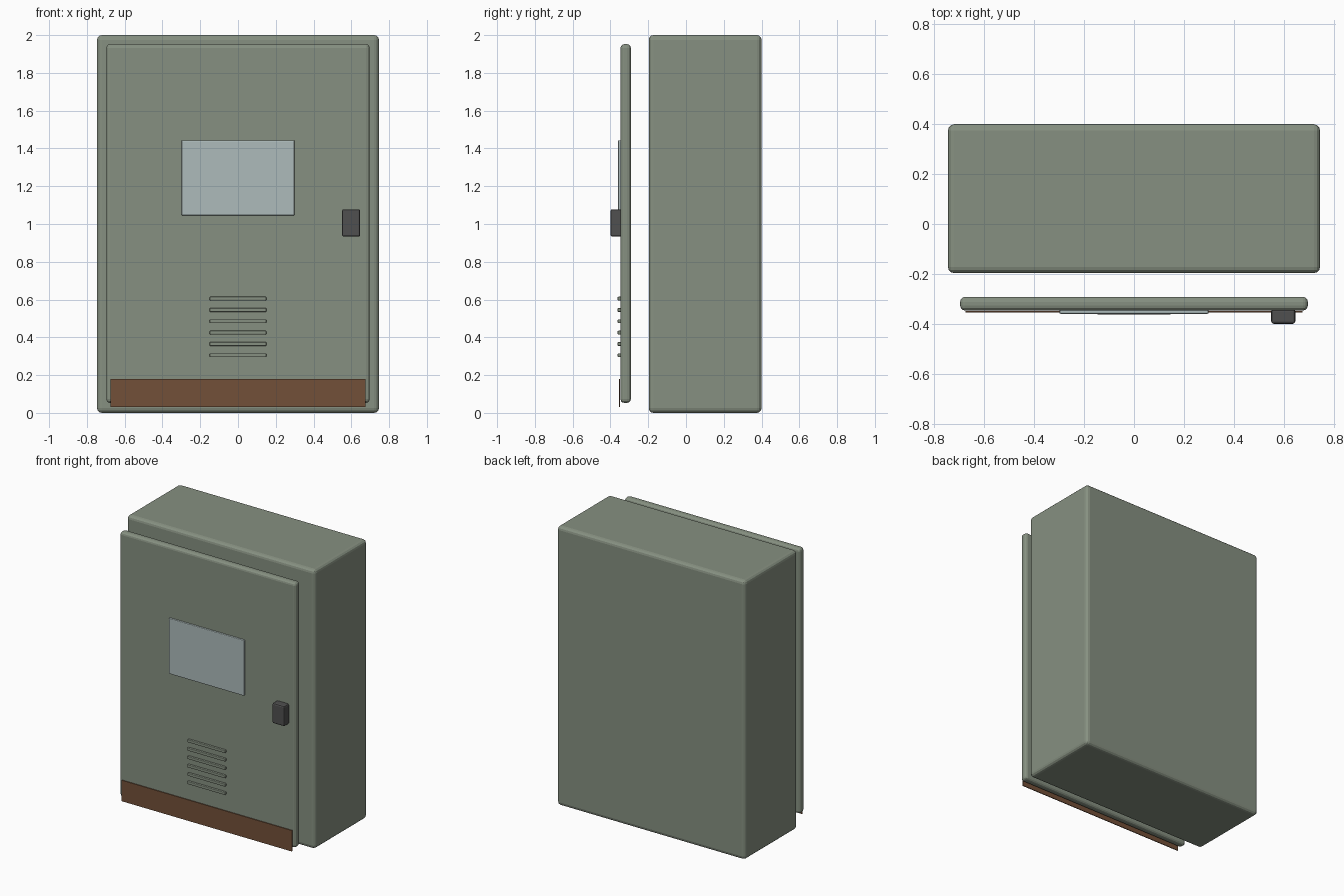
import bpy

if "Cube" in bpy.data.objects:
    bpy.data.objects.remove(bpy.data.objects["Cube"])


def material(name, rgb):
    m = bpy.data.materials.new(name)
    m.diffuse_color = (*rgb, 1.0)
    m.use_nodes = True
    m.node_tree.nodes["Principled BSDF"].inputs["Base Color"].default_value = m.diffuse_color
    return m


GREEN = material("painted_steel", (0.24, 0.28, 0.22))
GLASS = material("window_glass", (0.42, 0.50, 0.50))
DARK = material("dark_metal", (0.08, 0.08, 0.08))
RUST = material("rust", (0.17, 0.08, 0.04))


def box(name, lo, hi, mat, bevel=0.0, segments=2):
    """Axis-aligned box between two corners, with optional rounded edges."""
    bpy.ops.mesh.primitive_cube_add(
        size=1, location=[(a + b) / 2 for a, b in zip(lo, hi)])
    ob = bpy.context.object
    ob.name = name
    ob.scale = [b - a for a, b in zip(lo, hi)]
    bpy.ops.object.transform_apply(location=False, rotation=False, scale=True)
    ob.data.materials.append(mat)
    if bevel:
        mod = ob.modifiers.new("rounded_edges", 'BEVEL')
        mod.width = bevel
        mod.segments = segments
    return ob


# Main cabinet and the door standing in front of it
box("cabinet_body", (-0.746, -0.197, 0.0), (0.746, 0.4, 2.0), GREEN, 0.025, 3)
box("door", (-0.697, -0.347, 0.053), (0.697, -0.292, 1.952), GREEN, 0.02, 3)

# Door fittings
box("window", (-0.299, -0.36, 1.045), (0.299, -0.34, 1.443), GLASS, 0.005)
box("handle", (0.55, -0.4, 0.933), (0.647, -0.34, 1.078), DARK, 0.01)

# Vent slats, evenly stacked
for i in range(6):
    z = 0.305 + i * 0.06
    box(f"vent_slat_{i + 1}", (-0.15, -0.362, z - 0.01),
        (0.15, -0.34, z + 0.01), GREEN, 0.004)

# Rusted kick strip along the bottom of the door
box("rust_strip", (-0.675, -0.355, 0.03), (0.675, -0.349, 0.18), RUST)
